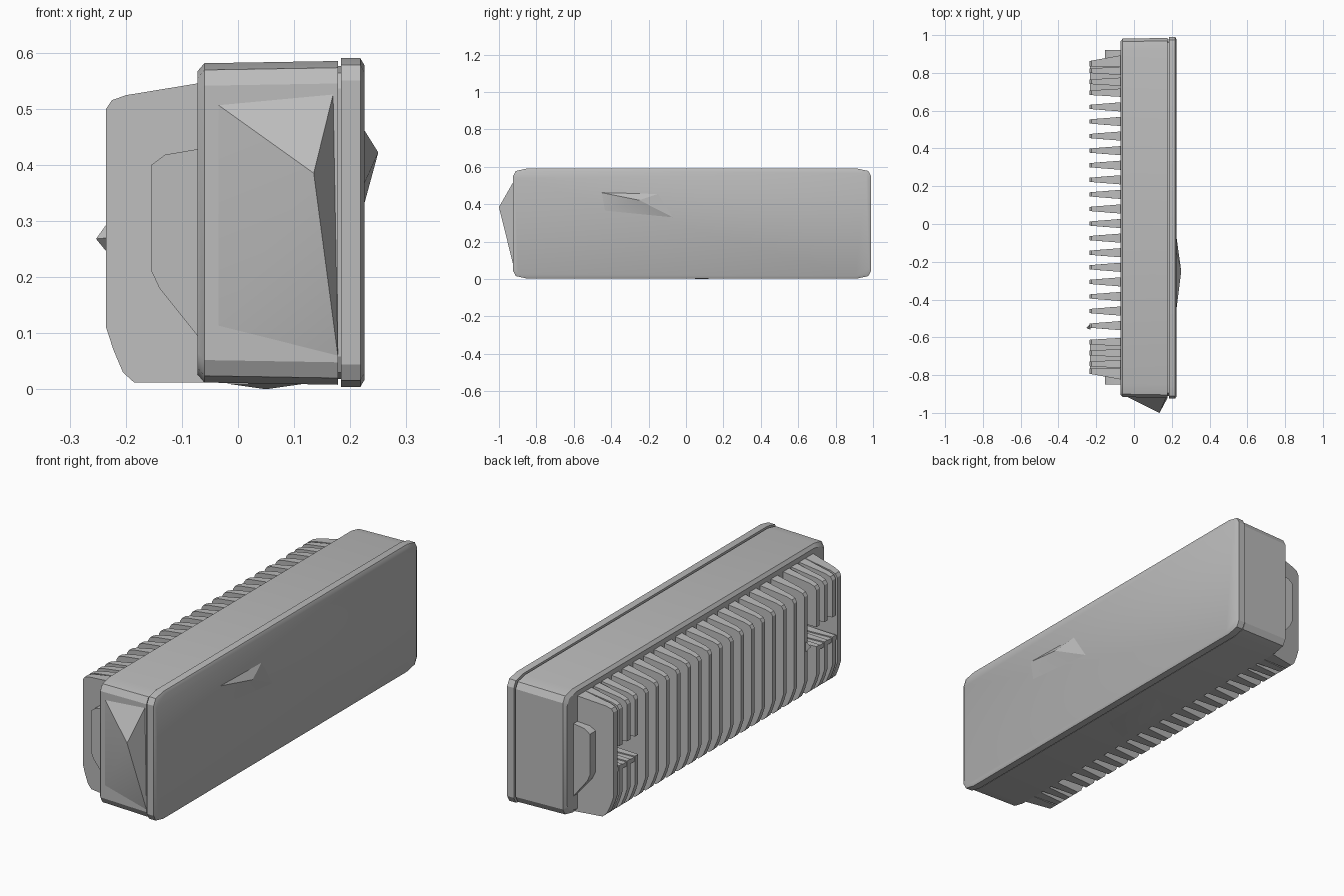
import bpy
import bmesh

cube = bpy.data.objects.get("Cube")
if cube:
    bpy.data.objects.remove(cube, do_unlink=True)

grey = bpy.data.materials.new("plain_grey")
grey.use_nodes = True
colour = (0.5, 0.5, 0.5, 1)
grey.diffuse_color = colour
grey.node_tree.nodes["Principled BSDF"].inputs["Base Color"].default_value = colour


def finish(name, bm):
    bmesh.ops.recalc_face_normals(bm, faces=bm.faces)
    mesh = bpy.data.meshes.new(name)
    bm.to_mesh(mesh)
    bm.free()
    mesh.materials.append(grey)
    obj = bpy.data.objects.new(name, mesh)
    bpy.context.scene.collection.objects.link(obj)
    return obj


def loft(name, rings):
    """Skin matching rings of points and cap both ends."""
    bm = bmesh.new()
    loops = [[bm.verts.new(p) for p in ring] for ring in rings]
    count = len(loops[0])
    for a, b in zip(loops, loops[1:]):
        for i in range(count):
            j = (i + 1) % count
            bm.faces.new((a[i], a[j], b[j], b[i]))
    bm.faces.new(loops[0])
    bm.faces.new(loops[-1])
    return finish(name, bm)


def hull(name, points):
    bm = bmesh.new()
    verts = [bm.verts.new(p) for p in points]
    bmesh.ops.convex_hull(bm, input=verts)
    return finish(name, bm)


def outline(x, y0, y1, z0, z1, inset=0, cy=0.07, cz=0.04):
    """Rectangle across y and z with doubly chamfered corners."""
    y0, y1, z0, z1 = y0 + inset, y1 - inset, z0 + inset, z1 - inset
    steps = ((0, 1), (0.22, 0.3), (1, 0))
    ring = []
    for ey, sy, ez, sz, flip in ((y0, 1, z0, 1, False), (y1, -1, z0, 1, True),
                                 (y1, -1, z1, -1, False), (y0, 1, z1, -1, True)):
        for u, v in (reversed(steps) if flip else steps):
            ring.append((x, ey + sy * cy * u, ez + sz * cz * v))
    return ring


def prism(name, profile, y, base, tip):
    """Upright x-z profile given thickness in y, thinning towards the tip."""
    def half(x):
        t = min(1, max(0, (-0.07 - x) / 0.165))
        return (base + (tip - base) * t) / 2
    return loft(name, [[(x, y + s * half(x), z) for x, z in profile] for s in (-1, 1)])


# Main housing
body = (-0.92, 0.985, 0.008, 0.585)
loft("housing", [outline(-0.072, *body, inset=0.018), outline(-0.06, *body, inset=0.004),
                 outline(0.178, *body)])
hull("housing_nose", [(-0.068, -0.9, 0.53), (-0.068, -0.9, 0.06), (0.178, -0.92, 0.06),
                      (0.178, -0.9, 0.56), (0.135, -1, 0.385)])

# Cover plate and the seam behind it
cover = (-0.925, 0.99, 0.004, 0.59)
loft("seam", [outline(0.17, *cover, inset=0.014), outline(0.19, *cover, inset=0.014)])
loft("cover_plate", [outline(0.184, *cover), outline(0.218, *cover),
                     outline(0.225, *cover, inset=0.012)])
hull("cover_ridge", [(0.22, -0.49, 0.47), (0.225, -0.15, 0.455), (0.25, -0.25, 0.422),
                     (0.225, -0.07, 0.33), (0.22, -0.47, 0.355)])

# Cooling fins
fin = [(-0.06, 0.012), (-0.185, 0.012), (-0.205, 0.03), (-0.222, 0.07), (-0.235, 0.11),
       (-0.235, 0.5), (-0.225, 0.515), (-0.2, 0.524), (-0.06, 0.547)]
for i in range(16):
    prism(f"cooling_fin_{i + 1}", fin, 0.62 - i * 0.0772, 0.05, 0.022)

# End fin groups, split by a notch at mid height
lower = fin[:5] + [(-0.235, 0.24), (-0.06, 0.24)]
upper = [(-0.06, 0.33), (-0.235, 0.33)] + fin[5:]
for label, side, start in (("back", 1, 0.695), ("front", -1, 0.625)):
    for i in range(3):
        y = side * (start + i * 0.058)
        prism(f"{label}_lower_fin_{i + 1}", lower, y, 0.045, 0.024)
        prism(f"{label}_upper_fin_{i + 1}", upper, y, 0.045, 0.024)
    a, b = side * (start - 0.01), side * (start + 0.15)
    hull(f"{label}_shelf", [(x, y, z) for x in (-0.232, -0.06) for y in (a, b)
                            for z in (0.215, 0.235)])
    # Solid end fin with a sloped outer face
    inner, outer = side * (start + 0.14), side * (start + 0.168)
    base = side * (start + 0.2)
    loft(f"{label}_end_fin", [[(x, inner, z) for x, z in fin],
                              [(x, outer + (base - outer) * (x + 0.235) / 0.175, z)
                               for x, z in fin]])
    # Raised boss on the end fin
    boss = [(-0.06, 0.08), (-0.14, 0.18), (-0.154, 0.21), (-0.154, 0.4),
            (-0.13, 0.418), (-0.06, 0.43)]
    loft(f"{label}_boss", [[(x, inner, z) for x, z in boss],
                           [(x, side * (start + 0.225), z) for x, z in boss]])

# Small points on the fins and underside
hull("fin_point", [(-0.23, -0.53, 0.3), (-0.23, -0.53, 0.24), (-0.23, -0.56, 0.27),
                   (-0.253, -0.55, 0.268)])
hull("underside_ridge", [(-0.02, -0.1, 0.01), (0.12, -0.05, 0.01), (0.12, 0.3, 0.01),
                         (0.05, 0.08, 0), (0, 0.2, 0.01)])

for obj in bpy.context.scene.objects:
    obj.select_set(obj.type == "MESH")
    if obj.type == "MESH":
        bpy.context.view_layer.objects.active = obj
bpy.ops.object.shade_smooth_by_angle(angle=0.5)
